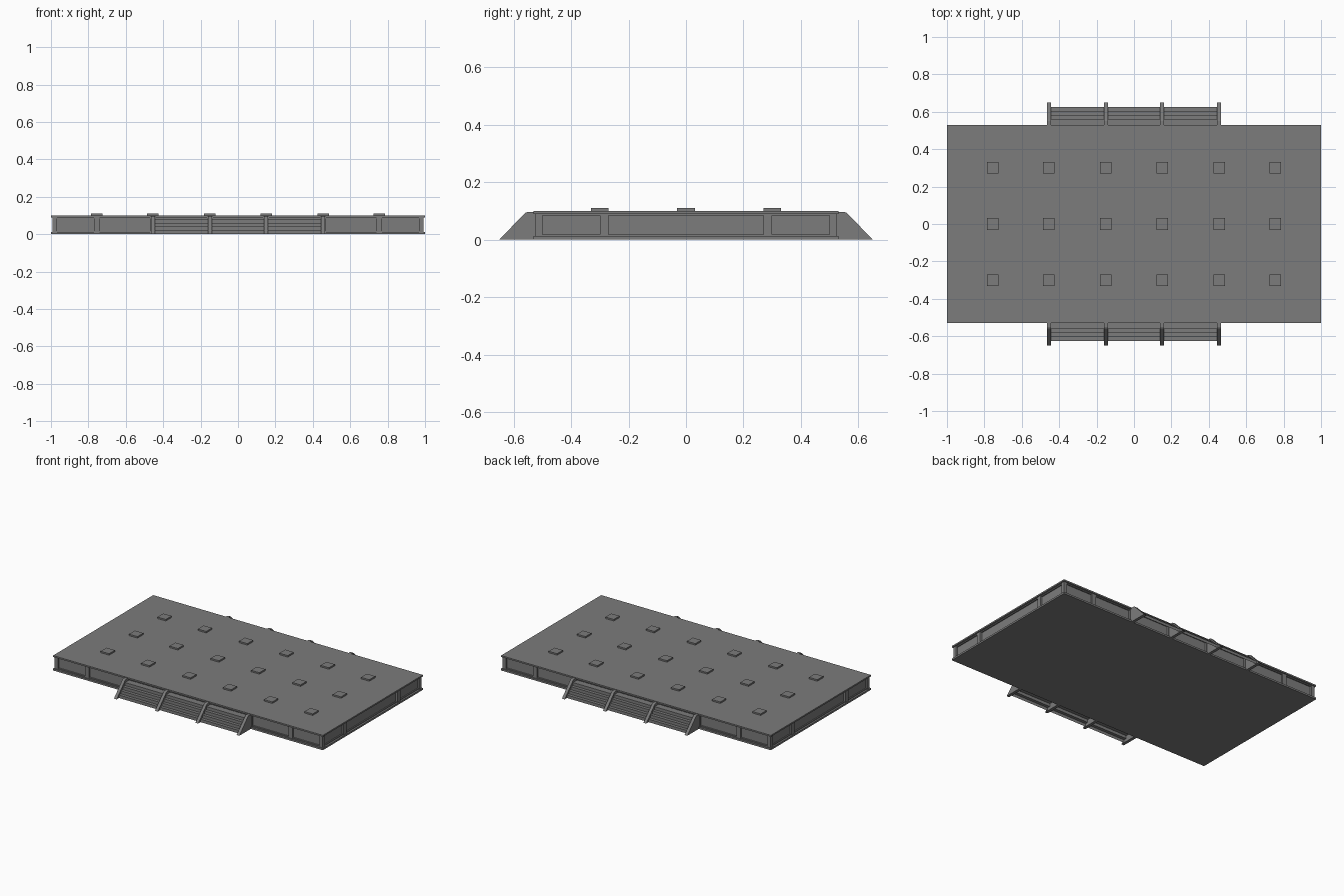
import bpy, bmesh

cube = bpy.data.objects.get("Cube")
if cube:
    bpy.data.objects.remove(cube, do_unlink=True)

stone = bpy.data.materials.new("grey stone")
stone.use_nodes = True
GREY = (0.2, 0.2, 0.2, 1)
stone.diffuse_color = GREY
stone.node_tree.nodes["Principled BSDF"].inputs["Base Color"].default_value = GREY

HX, HY, TOP = 1.0, 0.53, 0.1      # half length, half depth, deck height
COLUMNS = (0.15, 0.455, 0.755)    # mirrored column spacing along x
ROWS = 0.3                        # row spacing along y


def finish(name, bm):
    mesh = bpy.data.meshes.new(name)
    bm.to_mesh(mesh)
    bm.free()
    mesh.materials.append(stone)
    ob = bpy.data.objects.new(name, mesh)
    bpy.context.collection.objects.link(ob)
    return ob


def box(name, hx, hy, z0, z1, x=0, y=0):
    bm = bmesh.new()
    bmesh.ops.create_cube(bm, size=1)
    for v in bm.verts:
        v.co = (x + v.co.x * 2 * hx, y + v.co.y * 2 * hy, z0 + (v.co.z + 0.5) * (z1 - z0))
    return finish(name, bm)


def extrude_x(name, profile, x0, x1, side, closed):
    """Sweep a (y, z) profile along x; side flips it to the front or back."""
    bm = bmesh.new()
    a, b = [[bm.verts.new((x, side * y, z)) for y, z in profile] for x in (x0, x1)]
    n = len(profile)
    for i in range(n if closed else n - 1):
        j = (i + 1) % n
        bm.faces.new((a[i], a[j], b[j], b[i]))
    if closed:
        bm.faces.new(a)
        bm.faces.new(b)
        bmesh.ops.recalc_face_normals(bm, faces=bm.faces)
    else:
        bm.normal_update()
        if sum(f.normal.z for f in bm.faces) < 0:
            bmesh.ops.reverse_faces(bm, faces=bm.faces)
    return finish(name, bm)


# Platform: full slabs, inner mouldings and a recessed wall
box("base_slab", HX, HY, 0, 0.012)
box("deck_slab", HX, HY, 0.09, TOP)
box("base_moulding", HX - 0.012, HY - 0.012, 0.011, 0.018)
box("deck_moulding", HX - 0.012, HY - 0.012, 0.084, 0.091)
box("recessed_wall", HX - 0.02, HY - 0.02, 0.01, 0.092)

# Corner posts and pilasters standing proud of the wall
for sx in (-1, 1):
    for sy in (-1, 1):
        box("corner_post", 0.012, 0.012, 0.01, 0.092, sx * (HX - 0.019), sy * (HY - 0.019))
        for x in COLUMNS:
            box("long_side_pilaster", 0.015, 0.012, 0.01, 0.092, sx * x, sy * (HY - 0.019))
        box("short_side_pilaster", 0.012, 0.015, 0.01, 0.092, sx * (HX - 0.019), sy * 0.285)

# Column pads on the deck
for x in COLUMNS:
    for sx in (-1, 1):
        for row in (-1, 0, 1):
            box("column_pad", 0.031, 0.031, TOP - 0.002, 0.11, sx * x, row * ROWS)

# Stairs on both long sides, divided by sloping cheek walls
STEPS, RISE, RUN, FOOT = 4, 0.02, 0.021, 0.625
stair_profile = []
for i in range(STEPS):
    y = FOOT - i * RUN
    stair_profile += [(y, i * RISE), (y, (i + 1) * RISE)]
stair_profile.append((HY - 0.012, STEPS * RISE))
cheek_profile = [(HY - 0.015, 0), (0.65, 0), (0.56, 0.093), (0.55, 0.097), (HY - 0.015, 0.097)]

for side in (-1, 1):
    extrude_x("stair_flight", stair_profile, -0.455, 0.455, side, False)
    for x in (-0.455, -0.15, 0.15, 0.455):
        extrude_x("stair_cheek", cheek_profile, x - 0.01, x + 0.01, side, True)
